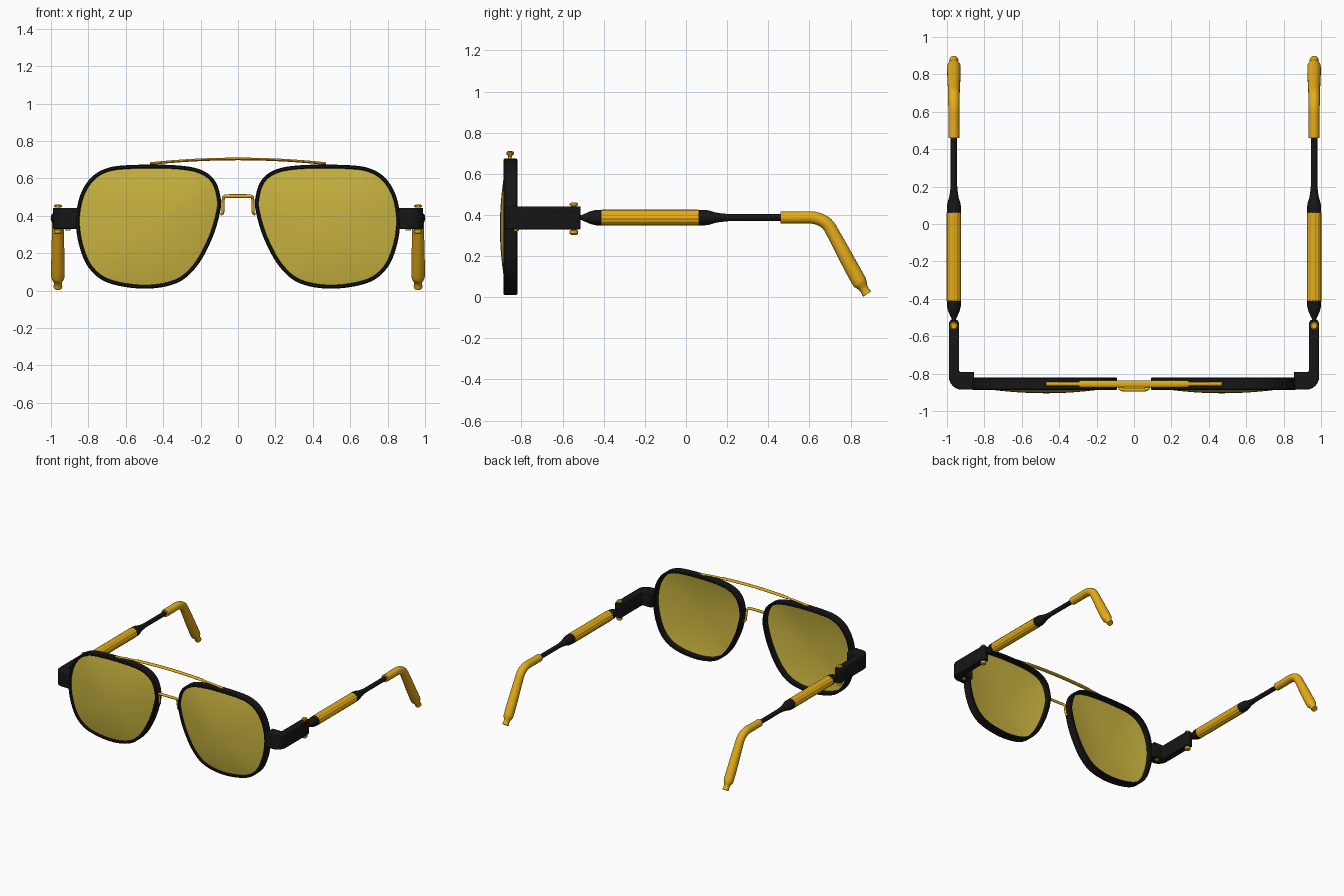
import bpy, bmesh, math
from mathutils import Vector

if "Cube" in bpy.data.objects:
    bpy.data.objects.remove(bpy.data.objects["Cube"])


def material(name, rgba):
    m = bpy.data.materials.new(name)
    m.diffuse_color = rgba
    m.use_nodes = True
    m.node_tree.nodes["Principled BSDF"].inputs["Base Color"].default_value = m.diffuse_color
    return m


BLACK = material("black_metal", (0.008, 0.008, 0.008, 1))
GOLD = material("gold_metal", (0.8, 0.42, 0.01, 1))
TINT = material("yellow_lens", (0.58, 0.45, 0.05, 0.8))


def loft(name, rings, mat, closed=False, mirror=True, angle=40, bevel=0):
    """Skin a list of equal-length point loops; cap the ends unless closed."""
    bm = bmesh.new()
    vs = [[bm.verts.new(p) for p in r] for r in rings]
    n = len(vs[0])
    for k in range(len(vs) if closed else len(vs) - 1):
        a, b = vs[k], vs[(k + 1) % len(vs)]
        for i in range(n):
            j = (i + 1) % n
            bm.faces.new((a[i], a[j], b[j], b[i]))
    if not closed:
        bm.faces.new(vs[0])
        bm.faces.new(vs[-1])
    bmesh.ops.recalc_face_normals(bm, faces=bm.faces[:])
    me = bpy.data.meshes.new(name)
    bm.to_mesh(me)
    bm.free()
    me.materials.append(mat)
    ob = bpy.data.objects.new(name, me)
    bpy.context.collection.objects.link(ob)
    bpy.ops.object.select_all(action='DESELECT')
    ob.select_set(True)
    bpy.context.view_layer.objects.active = ob
    bpy.ops.object.shade_smooth_by_angle(angle=math.radians(angle))
    if bevel:
        b = ob.modifiers.new("bevel", 'BEVEL')
        b.width, b.segments = bevel, 2
    if mirror:
        ob.modifiers.new("mirror", 'MIRROR')
    return ob


def spline(pts, steps, closed=False):
    """Catmull-Rom through points of any dimension."""
    P = [Vector(p) for p in pts]
    n = len(P)
    get = (lambda i: P[i % n]) if closed else (lambda i: P[max(0, min(n - 1, i))])
    out = []
    for i in range(n if closed else n - 1):
        a, b, c, d = (get(i + k) for k in (-1, 0, 1, 2))
        for s in range(steps):
            t = s / steps
            out.append(0.5 * (2 * b + (c - a) * t + (2 * a - 5 * b + 4 * c - d) * t * t
                              + (3 * b - a - 3 * c + d) * t ** 3))
    return out if closed else out + [P[-1]]


def tube(name, pts, mat, ref=(1, 0, 0), sides=20, flute=0, **kw):
    """Sweep an ellipse along (x, y, z, r_along_ref[, r_other]) points."""
    P = [Vector(p[:3]) for p in pts]
    rings = []
    for i, p in enumerate(pts):
        t = (P[min(i + 1, len(P) - 1)] - P[max(i - 1, 0)]).normalized()
        v = t.cross(Vector(ref)).normalized()
        u = v.cross(t)
        ring = []
        for k in range(sides):
            a = 2 * math.pi * k / sides
            f = 1 - flute * (k // 2 % 2)
            ring.append(P[i] + f * (u * math.cos(a) * p[3] + v * math.sin(a) * p[-1]))
        rings.append(ring)
    return loft(name, rings, mat, **kw)


# Lens outline (x, z), right side
outline = spline([(.60, .67), (.713, .65), (.793, .596), (.847, .50), (.867, .372),
                  (.847, .233), (.793, .115), (.69, .04), (.50, .01), (.328, .04),
                  (.22, .13), (.14, .275), (.098, .41), (.092, .49), (.125, .59),
                  (.21, .65), (.365, .672)], 6, closed=True)


def inset(d):
    n = len(outline)
    res = []
    for i, p in enumerate(outline):
        t = (outline[(i + 1) % n] - outline[i - 1]).normalized()
        res.append(p + Vector((t.y, -t.x)) * d)
    return res


# Rims: chamfered band following the outline
section = [(.005, -.888), (0, -.881), (0, -.826), (.005, -.82),
           (.015, -.82), (.02, -.826), (.02, -.881), (.015, -.888)]
loft("rims", [[(p.x, y, p.y) for p in inset(d)] for d, y in section], BLACK, closed=True, angle=35)

# Lenses: thin domed shells
edge, c = inset(.012), Vector((.47, .34))


def dome(t, back):
    return [(*(lambda q: (q.x, -.905 + .033 * t * t + back, q.y))(c + (p - c) * t),) for p in edge]


ts = [.03] + [k / 10 for k in range(1, 11)]
loft("lenses", [dome(t, 0) for t in ts] + [dome(t, .008) for t in reversed(ts)], TINT)

# Brow bar: thicker in the middle, thin at the ends
bar = []
for x, w in [(-.47, .010), (-.38, .010), (-.295, .010), (-.288, .018), (-.2, .018), (-.1, .018), (0, .018)]:
    bar.append((x, -.855, .704 - .025 * (x / .47) ** 2, w, .007))
bar += [(-p[0], *p[1:]) for p in reversed(bar[:-1])]
tube("brow_bar", bar, GOLD, ref=(0, 1, 0), sides=12, mirror=False)
# Studs joining the brow bar to the rims
tube("brow_bar_studs", [(.44, -.855, .66, .01), (.44, -.855, .684, .01)], GOLD, sides=12)

# Nose bridge bracket
half = [(-.088, -.85, .41, .008), (-.081, -.862, .42, .008), (-.079, -.872, .485, .008),
        (-.073, -.88, .502, .009), (-.05, -.886, .505, .01)]
tube("nose_bridge", spline(half + [(-p[0], *p[1:]) for p in reversed(half)], 3), GOLD,
     ref=(0, 1, 0), sides=12, mirror=False)

# Wrap-around end pieces
arc = [(.92 + .07 * math.cos(a), -.816 + .07 * math.sin(a))
       for a in (math.radians(-90 + 15 * k) for k in range(7))]
plan = [(.855, -.886)] + arc + [(.99, -.53), (.98, -.512), (.945, -.512), (.935, -.53),
                                (.935, -.79), (.855, -.79)]
loft("end_pieces", [[(x, y, z) for x, y in plan] for z in (.33, .442)], BLACK, bevel=.006)

# Hinge screws, with heads above and below
X = .963
tube("hinge_screws", [(X, -.545, z, r) for z, r in
                      [(.303, .014), (.309, .021), (.325, .021), (.326, .013), (.446, .013),
                       (.447, .021), (.454, .021), (.46, .014)]], GOLD)
tube("end_piece_studs", [(.91, -.825, .322, .014), (.91, -.825, .34, .014)], GOLD, sides=12)


# Temple parts
def temple(name, prof, mat, **kw):
    tube(name, [(X, y, .387, r) for y, r in prof], mat, **kw)


temple("temple_front_cone", [(-.525, .012), (-.508, .012), (-.49, .02), (-.465, .031),
                             (-.44, .037), (-.41, .038)], BLACK, sides=24)
temple("temple_grip", [(-.415, .036), (-.41, .039), (.06, .039), (.065, .036)], GOLD,
       sides=48, flute=.06, angle=25)
temple("temple_rod", [(.06, .038), (.09, .038), (.115, .034), (.14, .026), (.17, .021),
                      (.21, .017), (.47, .017)], BLACK, sides=24)

# Ear tips: bent, swelling, ending in a small neck
ear = spline([(X, .459, .387, .029), (X, .54, .387, .029), (X, .625, .386, .03), (X, .685, .357, .031),
              (X, .722, .298, .032), (X, .78, .19, .035), (X, .838, .084, .036),
              (X, .852, .062, .031), (X, .862, .046, .023), (X, .872, .03, .021)], 4)
ear += [Vector((X, .876, .023, .024)), Vector((X, .881, .0155, .022))]
tube("ear_tips", ear, GOLD, sides=24)
